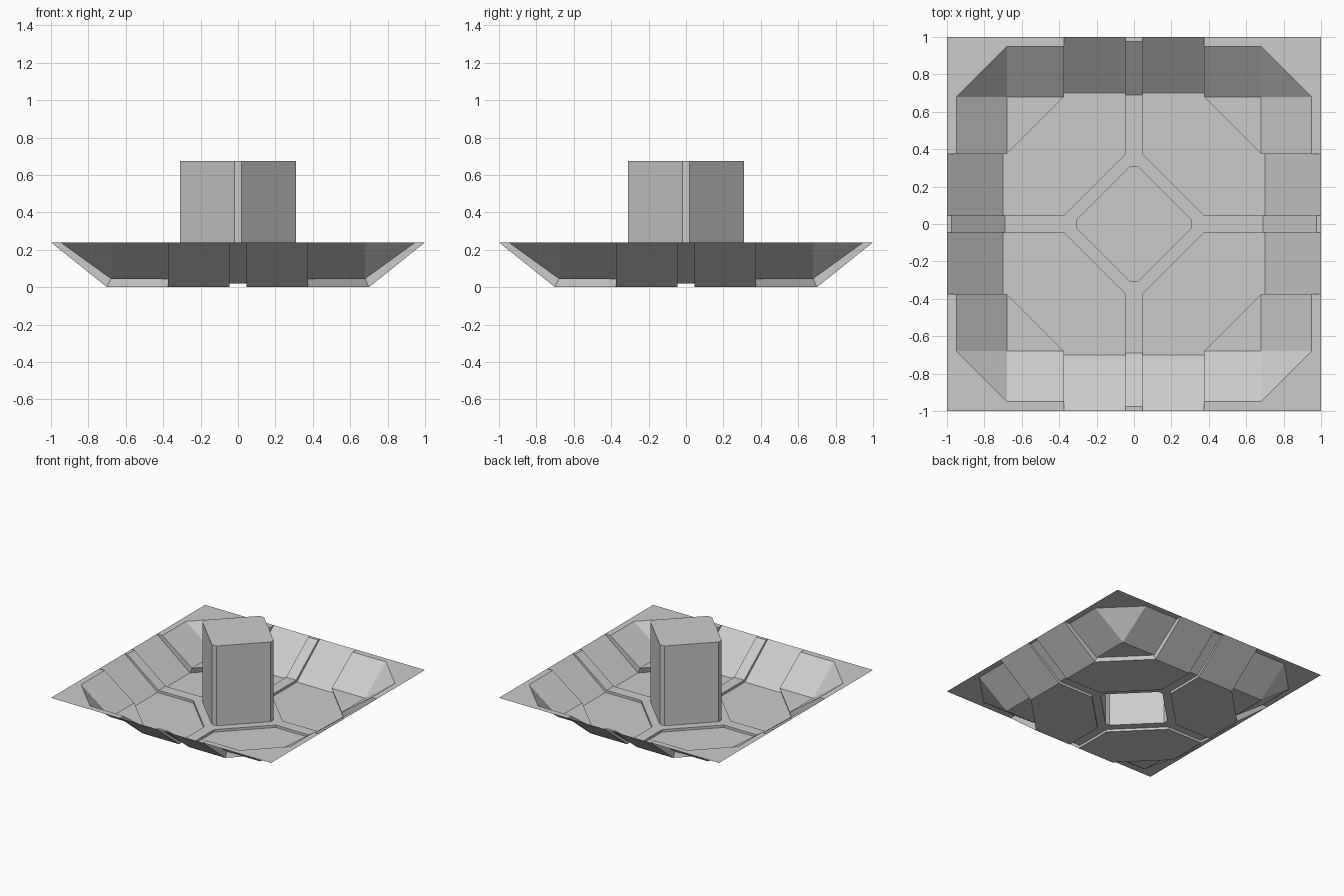
import bpy, bmesh
from mathutils import Vector

if "Cube" in bpy.data.objects:
    bpy.data.objects.remove(bpy.data.objects["Cube"])

RIM, RIDGE, LEDGE, TOP = 0.24, 0.02, 0.045, 0.675   # heights
R, P = 0.045, 0.375                                 # ridge half width, panel limit
UP = (0, 0, 1)


def part(name, faces):
    """Quadrant of a part. Each face: (points, facing hint, also swap x/y)."""
    bm = bmesh.new()

    def add(pts, hint):
        f = bm.faces.new([bm.verts.new(p) for p in pts])
        f.normal_update()
        if f.normal.dot(Vector(hint)) < 0:
            f.normal_flip()

    for pts, hint, swap in faces:
        add(pts, hint)
        if swap:
            add([(y, x, z) for x, y, z in pts], (hint[1], hint[0], hint[2]))
    bmesh.ops.remove_doubles(bm, verts=bm.verts, dist=1e-4)
    # Mirror the quadrant into all four, then merge flat seams
    for axis in "XY":
        bmesh.ops.mirror(bm, geom=bm.verts[:] + bm.edges[:] + bm.faces[:],
                         axis=axis, merge_dist=1e-4)
        # mirrored faces keep the facing of the originals
    bmesh.ops.recalc_face_normals(bm, faces=bm.faces)
    for f in bm.faces:
        if abs(f.normal.z) > 0.1 and f.normal.z < 0:
            f.normal_flip()
    bmesh.ops.dissolve_limit(bm, angle_limit=0.01, verts=bm.verts, edges=bm.edges)
    me = bpy.data.meshes.new(name)
    bm.to_mesh(me)
    bm.free()
    ob = bpy.data.objects.new(name, me)
    bpy.context.collection.objects.link(ob)
    return ob


def at(x, profile):
    """Profile of (y, z) points placed in the plane x."""
    return [(x, y, z) for y, z in profile]


def strip(x0, x1, a, b):
    """Quad spanning x0..x1 between two (y, z) points."""
    return [(x0, *a), (x1, *a), (x1, *b), (x0, *b)]


# Sunken floor panels with their sloped sides
foot, lip = (0.70, 0), (1.0, RIM)
part("floor_panels", [
    ([(R, P, 0), (R, 0.70, 0), (P, 0.70, 0), (0.70, P, 0), (0.70, R, 0), (P, R, 0)], UP, False),
    (strip(R, P, foot, lip), UP, True),
])

# Raised cross ribs, running up the slopes, and the frame round the pillar
r0, r1, r2, r3 = (P, RIDGE), (0.69, RIDGE), (0.975, RIM), (1.0, RIM)
part("cross_ribs", [
    (strip(0, R, r0, r1), UP, True),
    (strip(0, R, r1, r2), UP, True),
    (strip(0, R, r2, r3), UP, True),
    ([(0, 0.31, RIDGE), (0, P, RIDGE), (R, P, RIDGE), (0.02, 0.31, RIDGE)], UP, True),
    ([(0.02, 0.31, RIDGE), (R, P, RIDGE), (P, R, RIDGE), (0.31, 0.02, RIDGE)], UP, False),
])
part("rib_sides", [
    (at(R, [(P, 0), foot, lip, r2, r1, r0]), (1, 0, 0), True),
    ([(R, P, 0), (P, R, 0), (P, R, RIDGE), (R, P, RIDGE)], (1, 1, 0), False),
])

# Raised corners: ledge, slopes, corner facet and flat rim
k0, k1 = (0.68, LEDGE), (0.95, RIM)
part("corner_ledges", [
    ([(P, 0.68, LEDGE), (0.68, 0.68, LEDGE), (0.68, P, LEDGE)], UP, False),
    (strip(P, 0.68, k0, k1), UP, True),
    ([(0.68, 0.68, LEDGE), (0.68, 0.95, RIM), (0.95, 0.68, RIM)], UP, False),
    ([(0.68, 0.95, RIM), (0.95, 0.68, RIM), (1, 1, RIM)], UP, False),
    ([(P, 0.95, RIM), (0.68, 0.95, RIM), (1, 1, RIM), (P, 1, RIM)], UP, True),
])
part("corner_sides", [
    (at(P, [foot, lip, k1, k0]), (-1, 0, 0), True),
    ([(P, 0.70, 0), (0.70, P, 0), (0.68, P, LEDGE), (P, 0.68, LEDGE)], (-1, -1, 0), False),
])

# Central pillar: bevelled diamond, open underneath
a, b = (0.02, 0.31), (0.31, 0.02)
part("pillar", [
    ([(*a, RIDGE), (*b, RIDGE), (*b, TOP), (*a, TOP)], (1, 1, 0), False),
    ([(0, 0.31, RIDGE), (*a, RIDGE), (*a, TOP), (0, 0.31, TOP)], (0, 1, 0), True),
    ([(0, 0, TOP), (0, 0.31, TOP), (*a, TOP), (*b, TOP), (0.31, 0, TOP)], UP, False),
])
